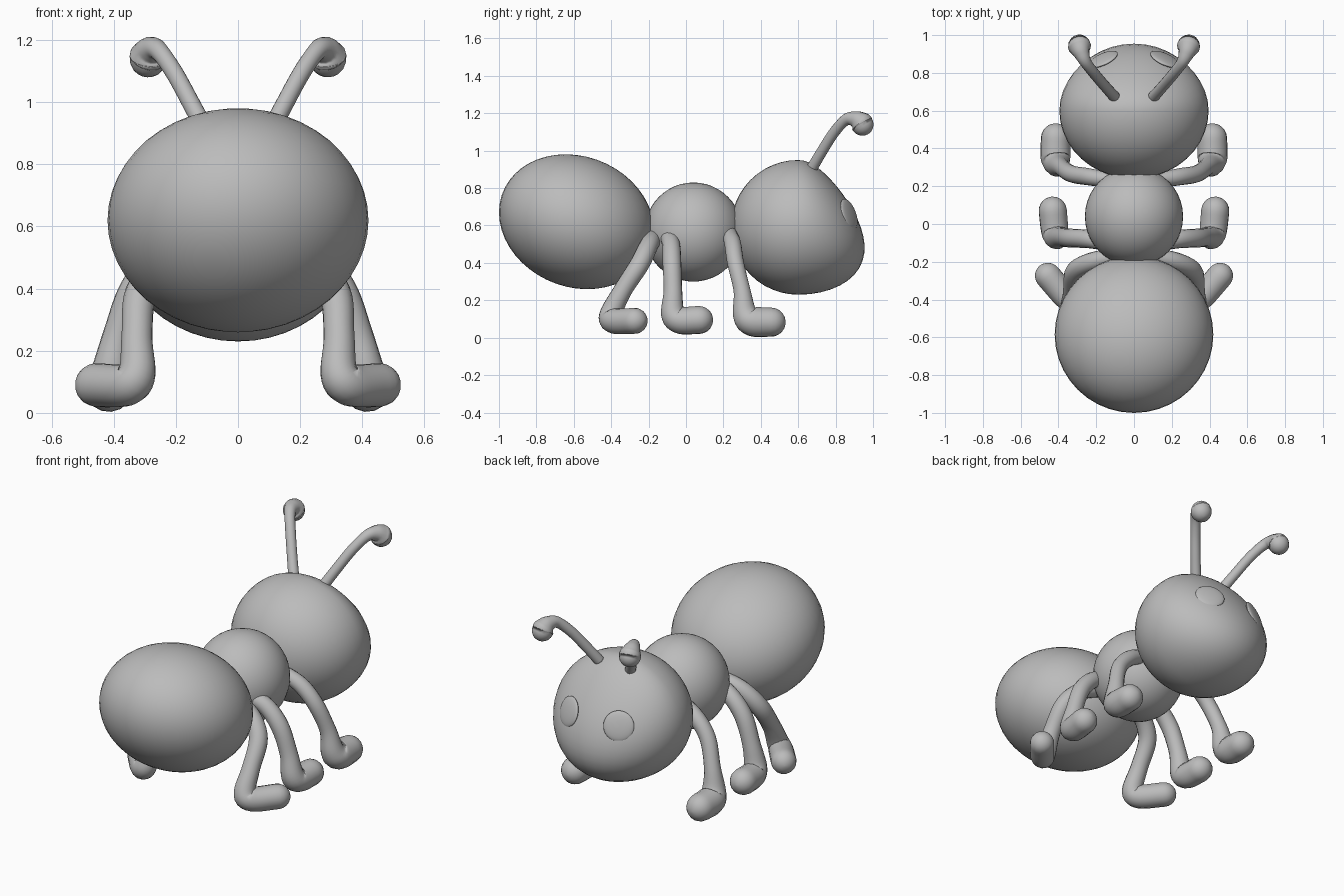
import bpy, bmesh, math
from mathutils import Vector

if "Cube" in bpy.data.objects:
    bpy.data.objects.remove(bpy.data.objects["Cube"])

grey = bpy.data.materials.new("body grey")
grey.diffuse_color = (0.5, 0.5, 0.5, 1)
grey.use_nodes = True
grey.node_tree.nodes["Principled BSDF"].inputs["Base Color"].default_value = grey.diffuse_color


def finish(name, bm):
    bmesh.ops.recalc_face_normals(bm, faces=bm.faces[:])
    for f in bm.faces:
        f.smooth = True
    me = bpy.data.meshes.new(name)
    bm.to_mesh(me)
    bm.free()
    me.materials.append(grey)
    ob = bpy.data.objects.new(name, me)
    bpy.context.collection.objects.link(ob)
    return ob


def blob(name, shape):
    """Unit sphere whose points are moved by a shape function."""
    bm = bmesh.new()
    bmesh.ops.create_uvsphere(bm, u_segments=40, v_segments=24, radius=1)
    for v in bm.verts:
        v.co = shape(v.co.copy())
    return finish(name, bm)


def spline(points, steps=6):
    """Catmull-Rom samples through (x, y, z, radius) points."""
    p = [Vector(q) for q in points]
    p = [2 * p[0] - p[1]] + p + [2 * p[-1] - p[-2]]
    out = []
    for i in range(1, len(p) - 2):
        a, b, c, d = p[i - 1:i + 3]
        for s in range(steps):
            t = s / steps
            out.append(0.5 * (2 * b + (c - a) * t + (2 * a - 5 * b + 4 * c - d) * t * t
                              + (3 * b - a - 3 * c + d) * t ** 3))
    return out + [p[-2]]


def limb(name, points, sides=16):
    """Round tube with varying radius and a rounded far end."""
    path = [(q.xyz, q.w) for q in spline(points)]
    end, r = path[-1]
    out = (end - path[-2][0]).normalized()
    for k in range(1, 6):
        a = k / 5 * math.radians(85)
        path.append((end + out * r * math.sin(a), r * math.cos(a)))
    bm = bmesh.new()
    rings, normal = [], None
    for i, (c, r) in enumerate(path):
        t = (path[min(i + 1, len(path) - 1)][0] - path[max(i - 1, 0)][0]).normalized()
        normal = t.orthogonal() if normal is None else normal - t * normal.dot(t)
        normal.normalize()
        side = t.cross(normal)
        rings.append([bm.verts.new(c + r * (normal * math.cos(j * math.tau / sides)
                                            + side * math.sin(j * math.tau / sides)))
                      for j in range(sides)])
    for a, b in zip(rings, rings[1:]):
        for j in range(sides):
            k = (j + 1) % sides
            bm.faces.new((a[j], a[k], b[k], b[j]))
    bm.faces.new(rings[0])
    bm.faces.new(rings[-1])
    return finish(name, bm)


# Body segments
def abdomen_shape(p):
    return Vector((0.42 * p.x, -0.585 + 0.415 * p.y, 0.62 + 0.357 * p.z - 0.05 * p.y))


def head_shape(p):
    y = 0.335 * p.y * (1 - 0.37 * p.z) if p.y > 0 else 0.36 * p.y
    return Vector((0.395 * p.x, 0.6 + y, 0.59 + 0.36 * p.z))


blob("abdomen", abdomen_shape)
blob("thorax", lambda p: Vector((0.26 * p.x, 0.04 + 0.262 * p.y, 0.565 + 0.265 * p.z)))
blob("head", head_shape)

# Limb paths for the right-hand side: x, y, z, radius
limbs = {
    "head_side_leg": [(0.12, 0.23, 0.56, 0.04), (0.24, 0.25, 0.50, 0.045), (0.33, 0.265, 0.40, 0.045),
                      (0.385, 0.30, 0.25, 0.046), (0.405, 0.315, 0.13, 0.066),
                      (0.415, 0.355, 0.088, 0.08), (0.415, 0.455, 0.083, 0.078)],
    "middle_leg": [(0.12, -0.10, 0.55, 0.045), (0.24, -0.08, 0.50, 0.048), (0.33, -0.075, 0.40, 0.05),
                   (0.385, -0.07, 0.25, 0.05), (0.41, -0.07, 0.13, 0.064),
                   (0.42, -0.03, 0.093, 0.073), (0.43, 0.07, 0.095, 0.075)],
    "abdomen_side_leg": [(0.08, -0.17, 0.54, 0.045), (0.22, -0.20, 0.49, 0.05), (0.31, -0.25, 0.39, 0.052),
                         (0.325, -0.34, 0.25, 0.05), (0.325, -0.40, 0.13, 0.06),
                         (0.36, -0.385, 0.09, 0.068), (0.455, -0.275, 0.09, 0.07)],
    "antenna": [(0.10, 0.67, 0.90, 0.03), (0.145, 0.72, 0.985, 0.029), (0.205, 0.79, 1.095, 0.029),
                (0.255, 0.855, 1.165, 0.031), (0.278, 0.905, 1.168, 0.044),
                (0.287, 0.935, 1.15, 0.06), (0.289, 0.943, 1.14, 0.06)],
}
for side, word in ((1, "right"), (-1, "left")):
    for name, pts in limbs.items():
        limb(f"{name}_{word}", [(side * x, y, z, r) for x, y, z, r in pts])

    # Shallow domed eye lying on the face
    centre = head_shape(Vector((side * 0.42, 0.885, 0.2)))
    facing = Vector((side * 0.40, 0.86, 0.32)).to_track_quat('Z', 'Y')
    blob(f"eye_{word}", lambda p: centre + facing @ Vector((0.085 * p.x, 0.085 * p.y, 0.018 * p.z - 0.004)))
